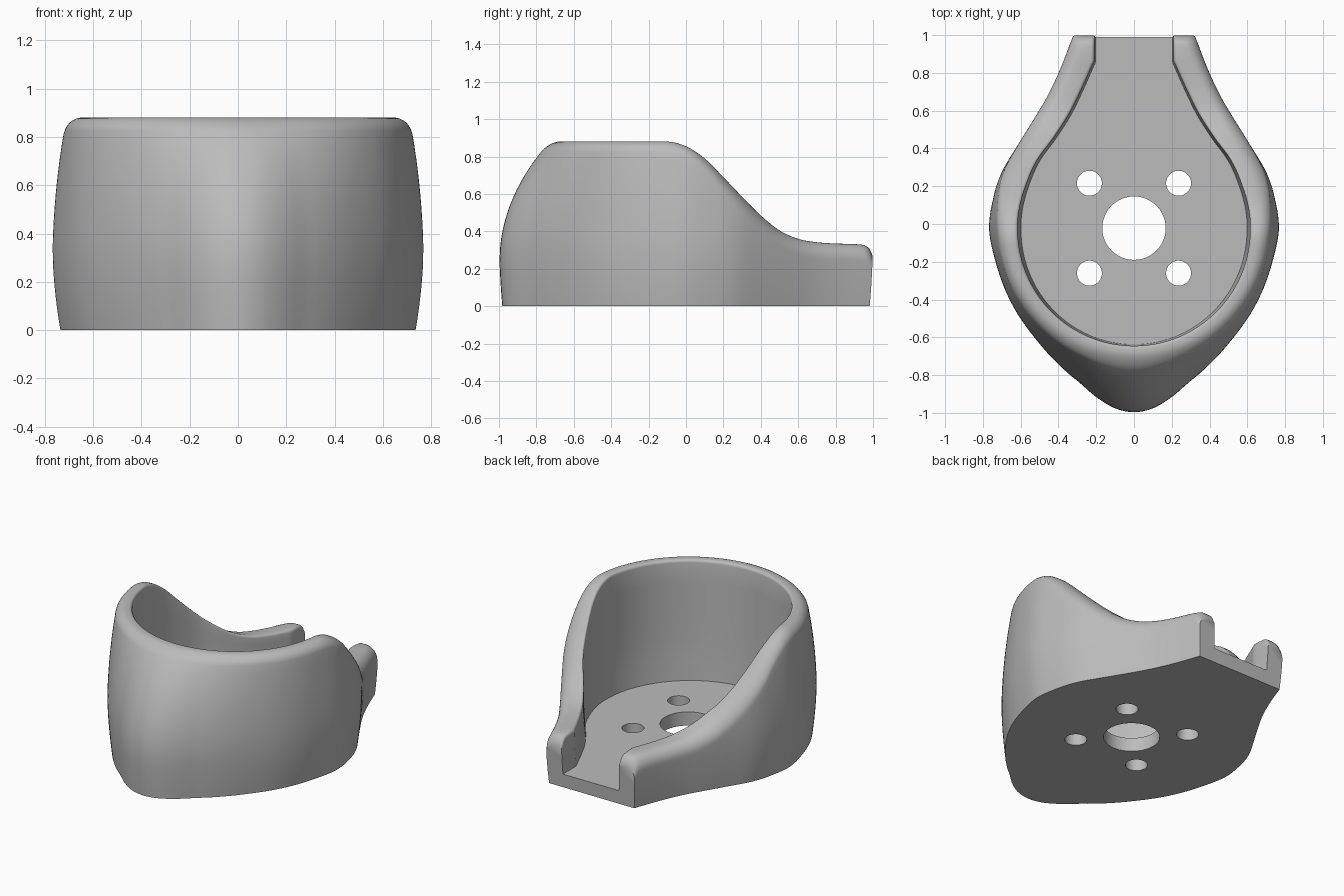
import bpy
import bmesh
import math
from mathutils import Vector

cube = bpy.data.objects.get("Cube")
if cube:
    bpy.data.objects.remove(cube, do_unlink=True)

CY = -0.03        # centre of the round bowl
BOWL = 0.615      # bowl radius
FLOOR = 0.09      # floor thickness
CUSP = 0.865      # where the rear channel turns straight

# Profiles as (key, value) pairs
FRONT_RADIUS = [(-6, .955), (0, .97), (6, .955), (12.7, .912), (20.4, .859),
                (39.3, .788), (55.7, .762), (75.4, .754), (90, .77), (100, .777)]
REAR_HALF_WIDTH = [(-.2, .735), (-.03, .77), (.15, .745), (.28, .70), (.43, .61),
                   (.56, .53), (.68, .46), (.83, .39), (1, .325)]
CHANNEL_HALF_WIDTH = [(-.2, .59), (-.03, .615), (.1, .603), (.25, .555), (.35, .505),
                      (.45, .43), (.58, .345), (.72, .275), (CUSP, .21)]
RIM_HEIGHT = [(-.2, .88), (-.1, .88), (0, .855), (.1, .79), (.2, .69), (.3, .585),
              (.4, .485), (.5, .405), (.6, .36), (.7, .342), (.8, .335),
              (.93, .33), (.975, .315), (1, .27)]


def smooth(table, t):
    """Cubic interpolation through a profile, constant past its ends."""
    if t <= table[0][0]:
        return table[0][1]
    if t >= table[-1][0]:
        return table[-1][1]

    def slope(i):
        a, b = table[max(i - 1, 0)], table[min(i + 1, len(table) - 1)]
        return (b[1] - a[1]) / (b[0] - a[0])

    i = max(k for k in range(len(table) - 1) if table[k][0] <= t)
    (k0, v0), (k1, v1) = table[i], table[i + 1]
    d = k1 - k0
    u = (t - k0) / d
    return ((2 * u**3 - 3 * u**2 + 1) * v0 + (u**3 - 2 * u**2 + u) * d * slope(i)
            + (3 * u**2 - 2 * u**3) * v1 + (u**3 - u**2) * d * slope(i + 1))


def section(mid, top, inner):
    """Wall section from the outer base, over the rim, down to the floor."""
    height = min(.88, smooth(RIM_HEIGHT, mid.y))

    def taper(p, z):
        low = max(0, 1 - z / .4) ** 2
        return Vector((p.x * (1 - .045 * low), p.y * (1 - .018 * low), z))

    def outer(z):
        f = max(0, (z - .2) / .68) ** 2.2
        return mid.lerp(top, f)

    thick = (outer(height) - inner).length
    big, small = min(.08, thick * .6), .018
    pts = []
    for k in range(17):
        z = (height - big) * k / 16
        pts.append(taper(outer(z), z))
    for k in range(1, 9):
        a = math.pi / 2 * k / 8
        z = height - big + big * math.sin(a)
        p = outer(z).lerp(inner, big * (1 - math.cos(a)) / thick)
        pts.append(taper(p, z))
    for k in range(5):
        a = math.pi / 2 * k / 4
        z = height - small + small * math.cos(a)
        p = inner.lerp(outer(z), small * (1 - math.sin(a)) / thick)
        pts.append(taper(p, z))
    for k in range(1, 7):
        z = height - small + (FLOOR - height + small) * k / 6
        pts.append(taper(inner, z))
    return pts


# Sections of one half, from the front tip to the open rear
half = []
for k in range(40):
    deg = 90 * k / 40
    d = Vector((math.sin(math.radians(deg)), -math.cos(math.radians(deg))))
    c = Vector((0, CY))
    half.append(section(c + d * smooth(FRONT_RADIUS, deg),
                        c + Vector((d.x * .71, d.y * .70)), c + d * BOWL))
rear = [CY + (CUSP - CY) * k / 36 for k in range(37)]
rear += [.9, .93, .95, .965, .98, .99, 1]
for y in rear:
    w = smooth(REAR_HALF_WIDTH, y)
    half.append(section(Vector((w, y)), Vector((w * .922, y)),
                        Vector((smooth(CHANNEL_HALF_WIDTH, y), y))))

# Mirror to the other half and skin the wall
mirrored = [[Vector((-p.x, p.y, p.z)) for p in s] for s in half[:0:-1]]
bm = bmesh.new()
rows = [[bm.verts.new(p) for p in s] for s in mirrored + half]
for a, b in zip(rows, rows[1:]):
    for k in range(len(a) - 1):
        bm.faces.new((a[k], a[k + 1], b[k + 1], b[k]))
bm.faces.new([r[0] for r in rows])                 # underside
bm.faces.new([r[-1] for r in rows])                # floor
bm.faces.new(rows[0] + rows[-1][::-1])             # open rear end
bmesh.ops.recalc_face_normals(bm, faces=bm.faces)
mesh = bpy.data.meshes.new("mount_shell")
bm.to_mesh(mesh)
bm.free()
shell = bpy.data.objects.new("mount_shell", mesh)
bpy.context.collection.objects.link(shell)

grey = bpy.data.materials.new("plain_grey")
grey.use_nodes = True
grey.diffuse_color = (.5, .5, .5, 1)
grey.node_tree.nodes["Principled BSDF"].inputs["Base Color"].default_value = (.5, .5, .5, 1)
mesh.materials.append(grey)


def drill(x, y, radius):
    """Cut a round hole through the floor."""
    bpy.ops.mesh.primitive_cylinder_add(vertices=48, radius=radius, depth=.4, location=(x, y, 0))
    cutter = bpy.context.object
    cutter.name = "hole_cutter"
    cutter.hide_render = True
    cutter.data.materials.append(grey)
    mod = shell.modifiers.new("hole", "BOOLEAN")
    mod.operation = "DIFFERENCE"
    mod.solver = "EXACT"
    mod.object = cutter
    bpy.context.view_layer.objects.active = shell
    bpy.ops.object.modifier_apply(modifier=mod.name)
    bpy.data.objects.remove(cutter, do_unlink=True)


# Shaft hole and four screw holes
drill(0, -.022, .168)
for sx in (-1, 1):
    for sy in (-1, 1):
        drill(sx * .236, -.022 + sy * .238, .066)

bpy.ops.object.select_all(action="DESELECT")
shell.select_set(True)
bpy.context.view_layer.objects.active = shell
bpy.ops.object.shade_smooth_by_angle(angle=math.radians(35))
